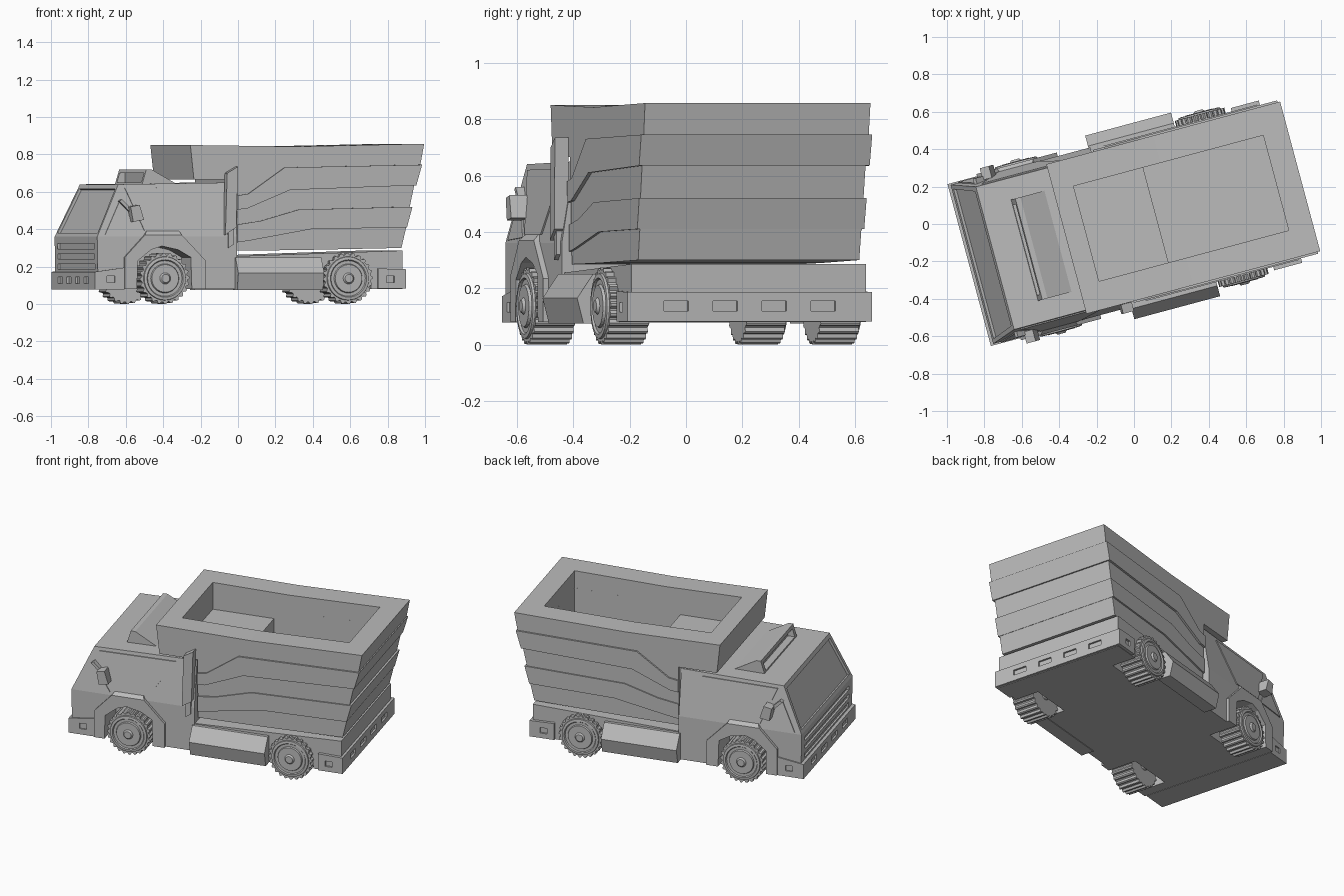
import bpy, bmesh, math
from mathutils import Matrix, Vector

old = bpy.data.objects.get("Cube")
if old:
    bpy.data.objects.remove(old, do_unlink=True)

# One plain grey for the whole truck
grey = bpy.data.materials.new("body_grey")
grey.use_nodes = True
GREY = (0.5, 0.5, 0.5, 1)
grey.diffuse_color = GREY
grey.node_tree.nodes["Principled BSDF"].inputs["Base Color"].default_value = GREY

# Parts are drawn as (length, across, height), then turned into place
PLACE = Matrix.Rotation(math.radians(15), 4, "Z") @ Matrix.Translation((0, 0.016, 0))


def finish(name, bm):
    bmesh.ops.recalc_face_normals(bm, faces=bm.faces)
    bm.transform(PLACE)
    mesh = bpy.data.meshes.new(name)
    bm.to_mesh(mesh)
    bm.free()
    mesh.materials.append(grey)
    obj = bpy.data.objects.new(name, mesh)
    bpy.context.collection.objects.link(obj)
    return obj


def ramp(z0, w0, z1, w1):
    """Half width that changes evenly with height."""
    return lambda z: w0 + (w1 - w0) * (z - z0) / (z1 - z0)


def add_prism(bm, points, inner, outer):
    at = lambda w, z: w(z) if callable(w) else w
    a = [bm.verts.new((u, at(inner, z), z)) for u, z in points]
    b = [bm.verts.new((u, at(outer, z), z)) for u, z in points]
    bm.faces.new(a)
    bm.faces.new(b[::-1])
    for i in range(len(a)):
        j = (i + 1) % len(a)
        bm.faces.new((a[i], a[j], b[j], b[i]))


def negate(w):
    return (lambda z: -w(z)) if callable(w) else -w


def full(name, points, half):
    """Side profile spanning the whole width."""
    bm = bmesh.new()
    add_prism(bm, points, negate(half), half)
    return finish(name, bm)


def pair(name, points, inner, outer, sides=(1, -1)):
    """Side profile repeated on both flanks."""
    bm = bmesh.new()
    for s in sides:
        add_prism(bm, points, inner if s > 0 else negate(inner), outer if s > 0 else negate(outer))
    return finish(name, bm)


def rect(u0, u1, z0, z1):
    return [(u0, z0), (u1, z0), (u1, z1), (u0, z1)]


def slots(name, u0, u1, z0, z1, centres, width):
    bm = bmesh.new()
    for c in centres:
        add_prism(bm, rect(u0, u1, z0, z1), c - width / 2, c + width / 2)
    return finish(name, bm)


def cut(obj, *cutters):
    for c in cutters:
        mod = obj.modifiers.new("cut", "BOOLEAN")
        mod.operation = "DIFFERENCE"
        mod.solver = "EXACT"
        mod.object = c
        c.hide_render = True
        bpy.context.view_layer.objects.active = obj
        bpy.ops.object.modifier_apply(modifier=mod.name)


def recess(obj, direction, margin, depth):
    """Inset and sink the face that looks most along the given direction."""
    want = PLACE.to_3x3() @ Vector(direction)
    bm = bmesh.new()
    bm.from_mesh(obj.data)
    face = max(bm.faces, key=lambda f: f.normal.dot(want))
    bmesh.ops.inset_region(bm, faces=[face], thickness=margin, depth=0)
    bmesh.ops.inset_region(bm, faces=[face], thickness=0.001, depth=-depth)
    bm.to_mesh(obj.data)
    bm.free()


helpers = []

# Wheel wells used as cutters
front_arch = pair("front_arch_cutter", [(-.68, -.05), (-.675, .23), (-.6, .29), (-.54, .31),
                  (-.45, .29), (-.38, .25), (-.37, -.05)], .27, .6)
rear_arch = pair("rear_arch_cutter", [(.345, -.05), (.365, .2), (.4, .225), (.58, .225),
                 (.61, .2), (.645, -.05)], .27, .6)
helpers += [front_arch, rear_arch]

# Cab
cab_lower = full("cab_lower", [(-.888, .08), (-.893, .36), (-.12, .36), (-.12, .08)], .44)
grille = [slots("grille_cutter", -1, -.878, z, z + .028, [0], .76) for z in (.186, .24, .295)]
helpers += grille
cut(cab_lower, front_arch, *grille)
cab_side = ramp(.36, .44, .64, .395)
cab_upper = full("cab_upper", [(-.893, .36), (-.765, .64), (-.12, .65), (-.12, .36)], cab_side)
recess(cab_upper, (-.9, 0, .4), .035, .015)

# Flank panels of the cab
skin = lambda z: cab_side(z) + .006
under = lambda z: cab_side(z) - .02
pair("door_panels", [(-.73, .62), (-.25, .625), (-.41, .39), (-.63, .39)], under, skin)
pair("side_windows", [(-.85, .37), (-.765, .545), (-.65, .38)], under, skin)

# Front fenders
fenders = pair("front_fenders", [(-.745, .08), (-.745, .25), (-.633, .37), (-.43, .37),
               (-.3, .235), (-.3, .08)], .42, .46)
cut(fenders, front_arch)
pair("fender_caps", [(-.633, .37), (-.62, .39), (-.44, .39), (-.43, .37)], .4, ramp(.37, .46, .39, .44))

# Roof scoop with open front
scoop = full("roof_scoop", [(-.605, .63), (-.578, .72), (-.55, .72), (-.416, .645), (-.416, .63)], .28)
scoop_hole = slots("scoop_cutter", -.7, -.555, .65, .7, [0], .5)
cut(scoop, scoop_hole)
helpers.append(scoop_hole)

# Mirrors on arms
pair("mirror_heads", [(-.705, .44), (-.72, .52), (-.67, .53), (-.645, .45)], .42, .485)
pair("mirror_arms", [(-.77, .55), (-.755, .56), (-.66, .47), (-.68, .46)], .39, .44)

# Exhaust stack on one flank
pair("exhaust_guard", [(-.19, .37), (-.18, .7), (-.12, .735), (-.13, .41)], .415, .465, (-1,))
pair("exhaust_pipe", [(-.17, .3), (-.17, .42), (-.14, .42), (-.14, .32)], .42, .455, (-1,))

# Bumpers with recessed lamps
front_bumper = full("front_bumper", [(-.908, .078), (-.908, .172), (-.745, .195), (-.745, .078)], .448)
rear_bumper = full("rear_bumper", [(.66, .083), (.66, .19), (.815, .186), (.815, .083)], .449)
rows = [-.27, -.09, .09, .27]
for bumper, u0, u1, z, mark in ((front_bumper, -1, -.896, .11, -.818), (rear_bumper, .803, 1, .12, .727)):
    lamp = slots("lamp_cutter", u0, u1, z, z + .034, rows, .09)
    side_lamp = pair("side_lamp_cutter", rect(mark - .022, mark + .022, .115, .15), .437, .6)
    cut(bumper, lamp, side_lamp)
    helpers += [lamp, side_lamp]

# Chassis and side steps
chassis = full("chassis", [(-.14, .08), (-.14, .255), (.8, .286), (.8, .08)], .43)
cut(chassis, rear_arch)
pair("side_step_lower", rect(-.13, .345, .075, .165), .4, ramp(.075, .485, .165, .508))
pair("side_step_upper", rect(-.13, .345, .165, .25), .4, ramp(.165, .508, .25, .45))

# Dump bed: stacked slabs that follow kinked seams, hollowed from above
seams = [
    [(.745), (.15, .73), (-.05, .59), (-.11, .58)],
    [(.635), (.18, .61), (-.06, .51), (-.11, .505)],
    [(.52), (.23, .505), (.02, .445), (-.11, .425)],
    [(.41), (.295, .4), (-.04, .34), (-.11, .33)],
    [(.3), (.3, .29), (.0, .286), (-.11, .285)],
]
rears = [(.924, .903), (.91, .878), (.87, .845), (.858, .828), (.826, .8)]
halves = [.414, .425, .412, .42, .41]
pit_front = full("bed_shelf_cutter", rect(-.26, .126, .674, 1), .263)
pit_rear = full("bed_pit_cutter", rect(.125, .79, .34, 1), .263)
helpers += [pit_front, pit_rear]
for i, seam in enumerate(seams):
    if i == 0:
        top = [(-.11, .665), (-.35, .665), (-.37, .85), (.22, .842), (rears[0][0], .857)]
    else:
        above = seams[i - 1]
        top = above[:0:-1] + [(rears[i][0], above[0])]
    outline = top + [(rears[i][1], seam[0])] + seam[1:]
    half = ramp(.3, halves[i] - .004, .86, halves[i])
    slab = full("bed_rim" if i == 0 else f"bed_slab_{i}", outline, half)
    cut(slab, pit_front, pit_rear)
full("bed_front_support", rect(-.13, -.06, .5, .67), .39)

# Wheels: lugged tread with a turned rim on each face
TREADS = 24
for label, u in (("front", -.525), ("rear", .49)):
    tread = []
    for k in range(TREADS * 4):
        a = math.tau * k / (TREADS * 4)
        r = .137 if k % 4 < 2 else .126
        tread.append((u + r * math.cos(a), .137 + r * math.sin(a)))
    pair(f"{label}_tyres", tread, .315, .46)
    bm = bmesh.new()
    profile = [(.12, .45), (.115, .468), (.1, .47), (.095, .463), (.078, .463), (.074, .472),
               (.03, .472), (.022, .482), (.0, .482)]
    for s in (1, -1):
        rings = []
        for r, v in profile:
            rings.append([bm.verts.new((u + r * math.cos(math.tau * k / 32), s * v,
                          .137 + r * math.sin(math.tau * k / 32))) for k in range(32)])
        for p, q in zip(rings, rings[1:]):
            for k in range(32):
                n = (k + 1) % 32
                bm.faces.new((p[k], p[n], q[n], q[k]))
        bm.faces.new(rings[0])
    bmesh.ops.remove_doubles(bm, verts=bm.verts, dist=.0005)
    finish(f"{label}_rims", bm)
    axle = [(u + .03 * math.cos(math.tau * k / 12), .137 + .03 * math.sin(math.tau * k / 12))
            for k in range(12)]
    full(f"{label}_axle", axle, .35)

# Cutters are no longer needed
for h in helpers:
    bpy.data.objects.remove(h, do_unlink=True)
